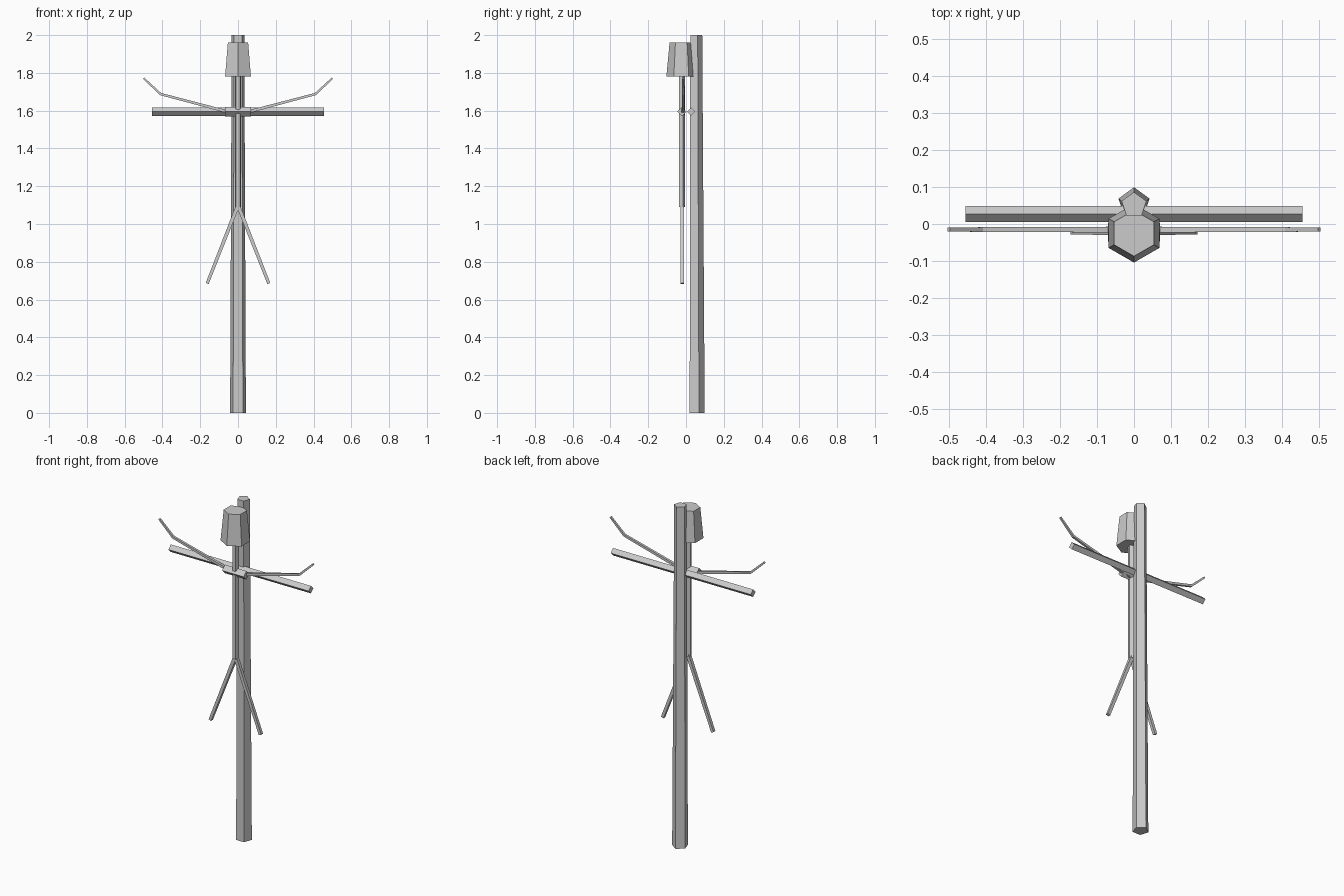
import bpy, bmesh, math
from mathutils import Vector

if "Cube" in bpy.data.objects:
    bpy.data.objects.remove(bpy.data.objects["Cube"])

grey = bpy.data.materials.new("plain grey")
grey.diffuse_color = (0.6, 0.6, 0.6, 1)
grey.use_nodes = True
grey.node_tree.nodes["Principled BSDF"].inputs["Base Color"].default_value = grey.diffuse_color


def sweep(name, points, radii, sides, turn=0.0):
    """Tapered bar along a path in the XZ plane; first corner points to the back (+y)."""
    pts = [Vector(p) for p in points]
    bm = bmesh.new()
    rings = []
    for i, p in enumerate(pts):
        t = (pts[min(i + 1, len(pts) - 1)] - pts[max(i - 1, 0)]).normalized()
        u = Vector((0, 1, 0))
        v = t.cross(u).normalized()
        ring = []
        for k in range(sides):
            a = math.radians(turn) + 2 * math.pi * k / sides
            ring.append(bm.verts.new(p + radii[i] * (math.cos(a) * u + math.sin(a) * v)))
        rings.append(ring)
    for a, b in zip(rings, rings[1:]):
        for k in range(sides):
            n = (k + 1) % sides
            bm.faces.new((a[k], a[n], b[n], b[k]))
    bm.faces.new(rings[0])
    bm.faces.new(rings[-1])
    bmesh.ops.recalc_face_normals(bm, faces=bm.faces)
    mesh = bpy.data.meshes.new(name)
    bm.to_mesh(mesh)
    bm.free()
    mesh.materials.append(grey)
    ob = bpy.data.objects.new(name, mesh)
    bpy.context.collection.objects.link(ob)
    return ob


# wooden support: five-sided post and diamond-section crossbar
sweep("post", [(0, 0.055, 0), (0, 0.051, 2)], [0.044, 0.035], 5)
sweep("crossbar", [(-0.455, 0.027, 1.595), (0.455, 0.027, 1.595)], [0.022, 0.022], 4)

# body
sweep("torso", [(0, -0.022, 1.09), (0, -0.022, 1.80)], [0.018, 0.018], 5)
sweep("shoulders", [(-0.07, -0.022, 1.595), (0.07, -0.022, 1.595)], [0.025, 0.025], 4)
sweep("head", [(0, -0.025, 1.78), (0, -0.025, 1.96)], [0.079, 0.062], 6)

# arms and legs, mirrored left and right
for side, s in (("left", 1), ("right", -1)):
    sweep(side + "_arm",
          [(0.02 * s, -0.015, 1.585), (0.41 * s, -0.015, 1.688), (0.5 * s, -0.015, 1.772)],
          [0.011, 0.009, 0.007], 4, 45)
    sweep(side + "_leg",
          [(0, -0.02, 1.10), (0.163 * s, -0.02, 0.685)],
          [0.014, 0.012], 4, 45)
